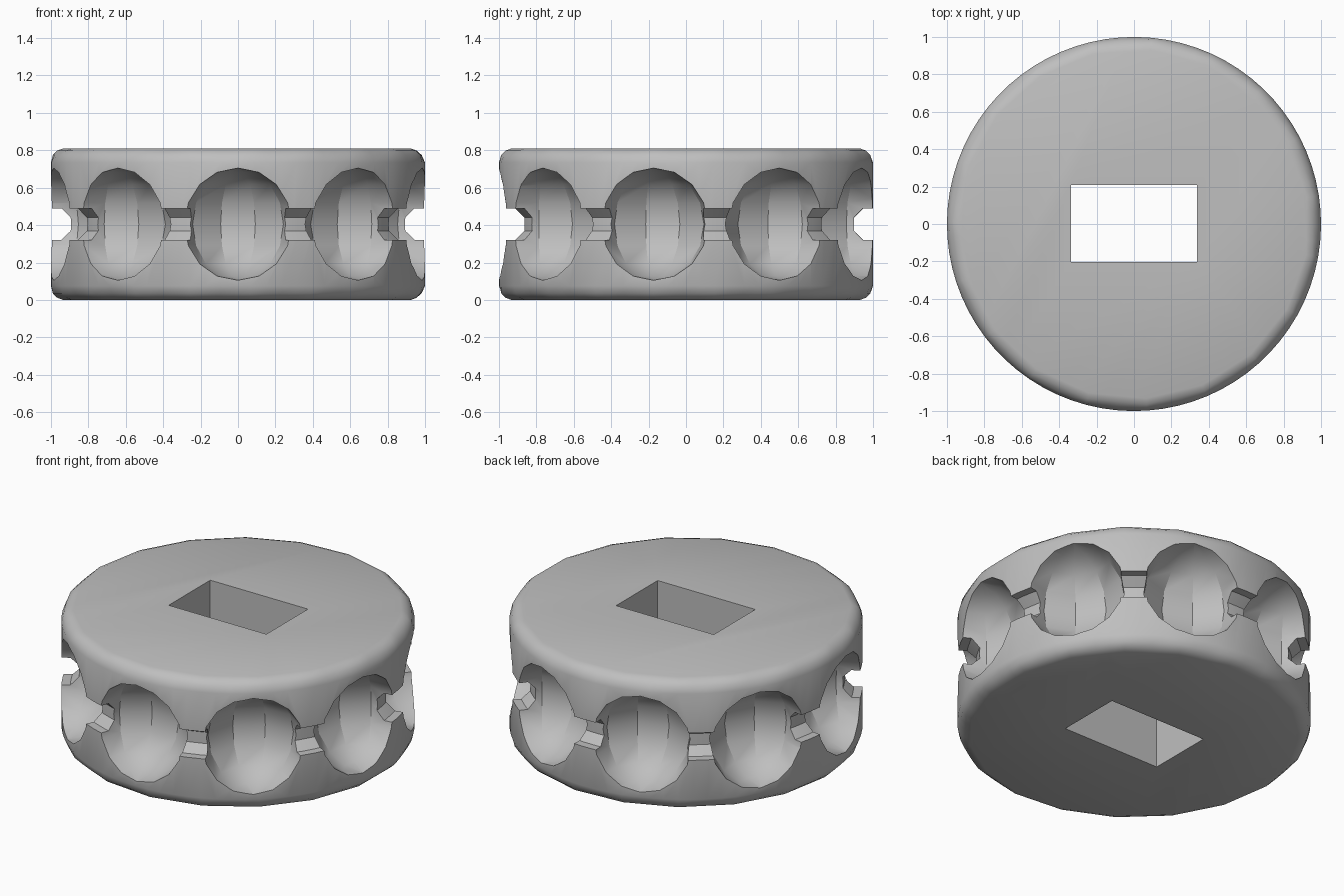
import bpy, bmesh
from math import sin, cos, pi, radians
from mathutils import Matrix

cube = bpy.data.objects.get("Cube")
if cube:
    bpy.data.objects.remove(cube, do_unlink=True)

HEIGHT = 0.81
MID = HEIGHT / 2
SIDES = 19          # coarse facets of the rim
SUB = 4             # finer steps per facet on the wall
POCKETS = 9

grey = bpy.data.materials.new("plain_grey")
grey.use_nodes = True
colour = (0.52, 0.52, 0.52, 1)
grey.diffuse_color = colour
grey.node_tree.nodes["Principled BSDF"].inputs["Base Color"].default_value = colour


def make_object(name, bm):
    bmesh.ops.recalc_face_normals(bm, faces=bm.faces)
    mesh = bpy.data.meshes.new(name)
    bm.to_mesh(mesh)
    bm.free()
    mesh.materials.append(grey)
    obj = bpy.data.objects.new(name, mesh)
    bpy.context.collection.objects.link(obj)
    return obj


def bridge(bm, a, b):
    n = len(a)
    for i in range(n):
        j = (i + 1) % n
        bm.faces.new((a[i], a[j], b[j], b[i]))


# Wheel body: rounded disc whose rims flatten into a coarse polygon
def wheel_body():
    rim = [(0.935, 0.0, 1.0), (0.967, 0.012, 1.0), (0.99, 0.035, 0.6), (1.0, 0.075, 0.0)]
    profile = rim + [(r, HEIGHT - z, flat) for r, z, flat in reversed(rim)]
    bm = bmesh.new()
    step = 2 * pi / SIDES
    rings = []
    for r, z, flat in profile:
        ring = []
        for i in range(SIDES * SUB):
            local = (i % SUB) / SUB * step - step / 2
            chord = cos(step / 2) / cos(local)
            radius = r * (1 + flat * (chord - 1))
            a = radians(-10.2) + i * step / SUB
            ring.append(bm.verts.new((radius * cos(a), radius * sin(a), z)))
        rings.append(ring)
    for a, b in zip(rings, rings[1:]):
        bridge(bm, a, b)
    bm.faces.new(rings[0])
    bm.faces.new(rings[-1])
    return make_object("pocket_wheel", bm)


# Octagonal ring that cuts the link groove
def groove_cutter():
    bm = bmesh.new()
    rings = []
    for i in range(72):
        a = 2 * pi * (i + 0.5) / 72
        ring = []
        for k in range(8):
            t = 2 * pi * (k + 0.5) / 8
            r = 0.985 + 0.092 * cos(t)
            ring.append(bm.verts.new((r * cos(a), r * sin(a), MID + 0.092 * sin(t))))
        rings.append(ring)
    for i, ring in enumerate(rings):
        bridge(bm, ring, rings[(i + 1) % len(rings)])
    return make_object("groove_cutter", bm)


# Faceted ball that cuts one pocket
def pocket_cutter(angle):
    bm = bmesh.new()
    place = Matrix.Rotation(angle, 4, 'Z') @ Matrix.Translation((1.0, 0, MID))
    bmesh.ops.create_uvsphere(bm, u_segments=10, v_segments=8, radius=0.3, matrix=place)
    return make_object("pocket_cutter", bm)


# Block that cuts the rectangular axle hole
def hole_cutter():
    bm = bmesh.new()
    place = Matrix.Translation((0, 0.003, MID)) @ Matrix.Diagonal((0.675, 0.41, 2, 1))
    bmesh.ops.create_cube(bm, size=1, matrix=place)
    return make_object("hole_cutter", bm)


wheel = wheel_body()
cutters = [hole_cutter(), groove_cutter()]
cutters += [pocket_cutter(radians(-90) + 2 * pi * k / POCKETS) for k in range(POCKETS)]
for cutter in cutters:
    cutter.hide_render = True
    mod = wheel.modifiers.new(cutter.name, 'BOOLEAN')
    mod.operation = 'DIFFERENCE'
    mod.solver = 'EXACT'
    mod.object = cutter

# Bake the cuts and remove the cutters
bpy.context.view_layer.update()
graph = bpy.context.evaluated_depsgraph_get()
carved = bpy.data.meshes.new_from_object(wheel.evaluated_get(graph))
wheel.modifiers.clear()
wheel.data = carved
carved.name = "pocket_wheel"
carved.materials.clear()
carved.materials.append(grey)
for poly in carved.polygons:
    poly.material_index = 0
for cutter in cutters:
    bpy.data.objects.remove(cutter, do_unlink=True)

bpy.ops.object.select_all(action='DESELECT')
wheel.select_set(True)
bpy.context.view_layer.objects.active = wheel
bpy.ops.object.shade_smooth_by_angle(angle=radians(30))
